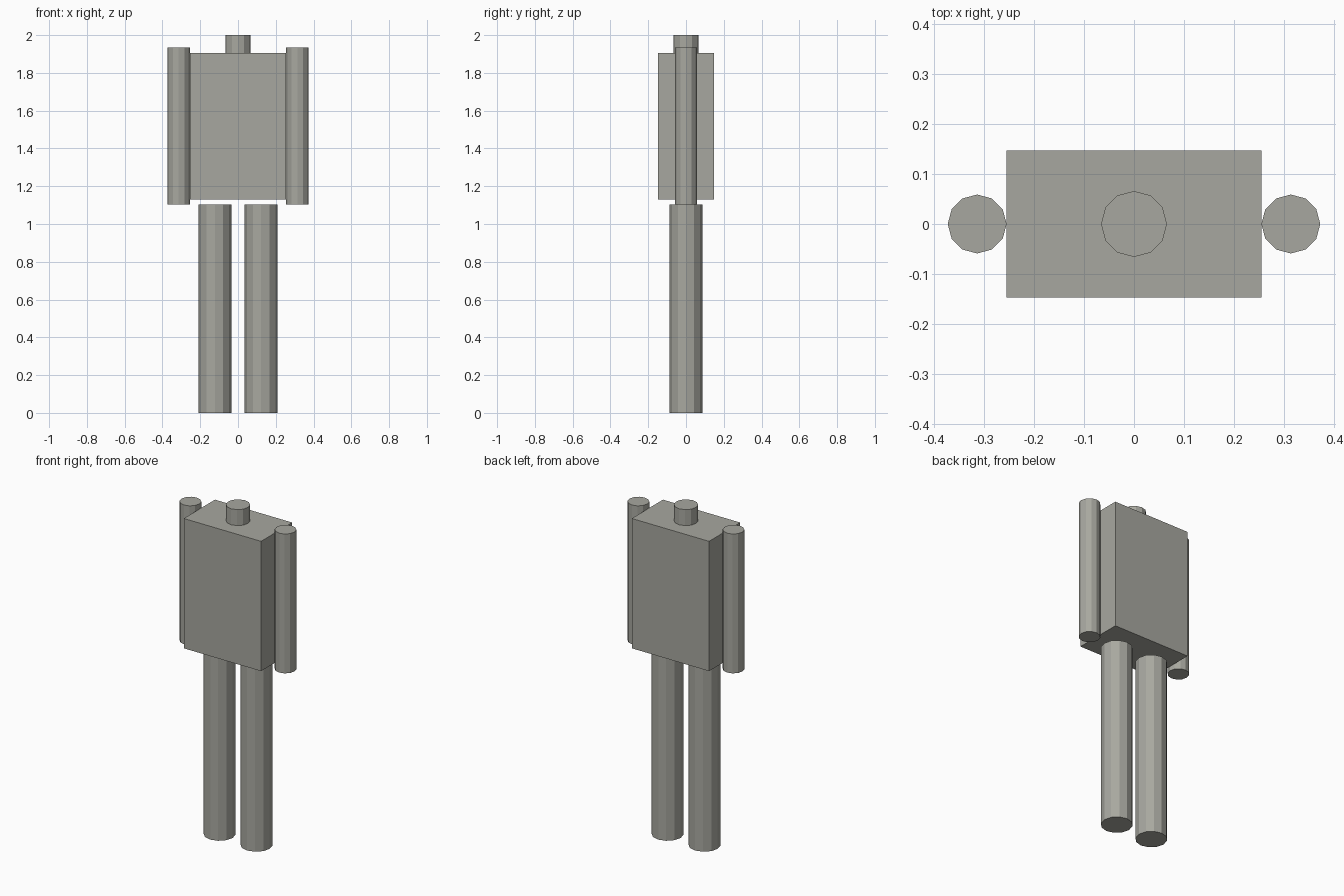
import bpy

cube = bpy.data.objects.get("Cube")
if cube:
    bpy.data.objects.remove(cube, do_unlink=True)

# One warm grey for the whole figure
grey = bpy.data.materials.new("warm_grey")
grey.use_nodes = True
colour = (0.39, 0.39, 0.35, 1)
grey.diffuse_color = colour
grey.node_tree.nodes["Principled BSDF"].inputs["Base Color"].default_value = colour


def finish(name):
    part = bpy.context.object
    part.name = name
    part.data.materials.append(grey)
    return part


def column(name, x, radius, bottom, top):
    """Upright twelve-sided cylinder with flat faces."""
    bpy.ops.mesh.primitive_cylinder_add(
        vertices=12, radius=radius, depth=top - bottom,
        location=(x, 0, (bottom + top) / 2))
    return finish(name)


# Torso block
bpy.ops.mesh.primitive_cube_add(size=1, location=(0, 0, 1.517))
torso = finish("torso")
torso.scale = (0.51, 0.294, 0.775)

# Neck stub
column("neck", 0, 0.066, 1.9, 2.0)

# Arms and legs, mirrored
for side, sign in (("left", 1), ("right", -1)):
    column(side + "_arm", sign * 0.314, 0.059, 1.103, 1.935)
    column(side + "_leg", sign * 0.122, 0.087, 0, 1.103)
